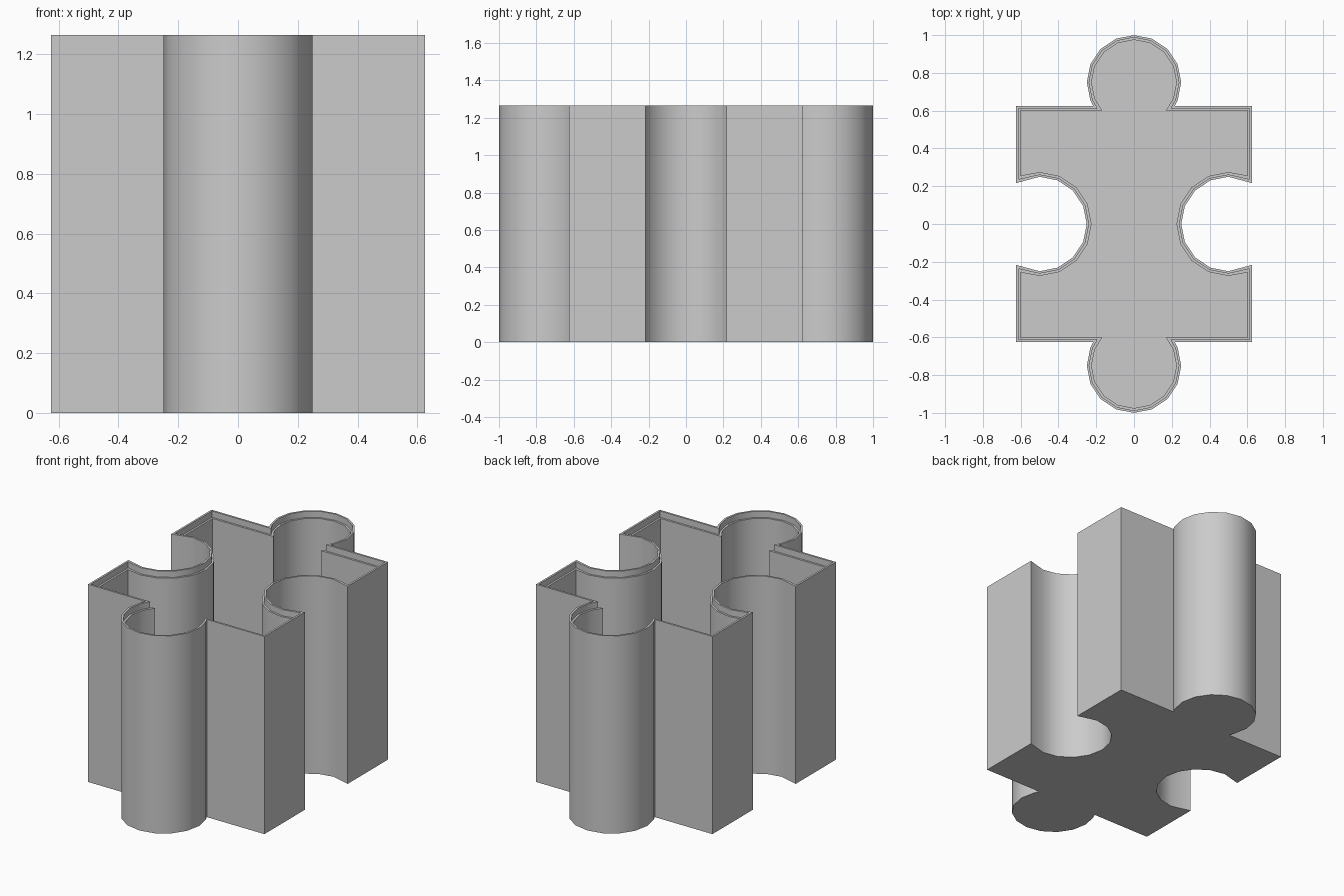
import bpy, bmesh
from math import sin, cos, radians, sqrt

if "Cube" in bpy.data.objects:
    bpy.data.objects.remove(bpy.data.objects["Cube"], do_unlink=True)

HALF, RADIUS, TAB_Y, NOTCH_X = 0.625, 0.25, 0.75, 0.5
HEIGHT, WALL, LIP_DEPTH, FLOOR = 1.265, 0.025, 0.04, 0.025
STEP = 22.5


def outline(inset):
    """Jigsaw-piece outline, moved inwards by inset."""
    h, tab, notch = HALF - inset, RADIUS - inset, RADIUS + inset
    # One quadrant: tab arc, square corner, notch arc
    angles = [radians(90 - STEP * i) for i in range(6)]
    quad = [(tab * cos(a), TAB_Y + tab * sin(a)) for a in angles]
    quad += [(sqrt(tab**2 - (TAB_Y - h)**2), h), (h, h),
             (h, sqrt(notch**2 - (h - NOTCH_X)**2))]
    angles = [radians(90 + STEP * i) for i in range(5)]
    quad += [(NOTCH_X + notch * cos(a), notch * sin(a)) for a in angles]
    # Mirror to the front, then to the other side
    half = quad + [(x, -y) for x, y in reversed(quad[:-1])]
    return half + [(-x, y) for x, y in reversed(half[1:-1])]


# Wall section as (inset, height): outside, rim, lid ledge, inside
section = [(0, 0), (0, HEIGHT), (WALL / 2, HEIGHT), (WALL / 2, HEIGHT - LIP_DEPTH),
           (WALL, HEIGHT - LIP_DEPTH), (WALL, FLOOR)]

bm = bmesh.new()
rings = [[bm.verts.new((x, y, z)) for x, y in outline(inset)] for inset, z in section]
for low, high in zip(rings, rings[1:]):
    for i in range(len(low)):
        j = (i + 1) % len(low)
        bm.faces.new((low[i], low[j], high[j], high[i]))
bm.faces.new(rings[0])    # underside
bm.faces.new(rings[-1])   # inside floor
bmesh.ops.recalc_face_normals(bm, faces=bm.faces)
mesh = bpy.data.meshes.new("puzzle_box")
bm.to_mesh(mesh)
bm.free()

# Plain grey material
grey = bpy.data.materials.new("light_grey")
grey.use_nodes = True
colour = (0.6, 0.6, 0.6, 1)
grey.diffuse_color = colour
grey.node_tree.nodes["Principled BSDF"].inputs["Base Color"].default_value = colour
mesh.materials.append(grey)

box = bpy.data.objects.new("puzzle_box", mesh)
bpy.context.collection.objects.link(box)
bpy.ops.object.select_all(action="DESELECT")
box.select_set(True)
bpy.context.view_layer.objects.active = box
bpy.ops.object.shade_smooth_by_angle(angle=radians(30))
